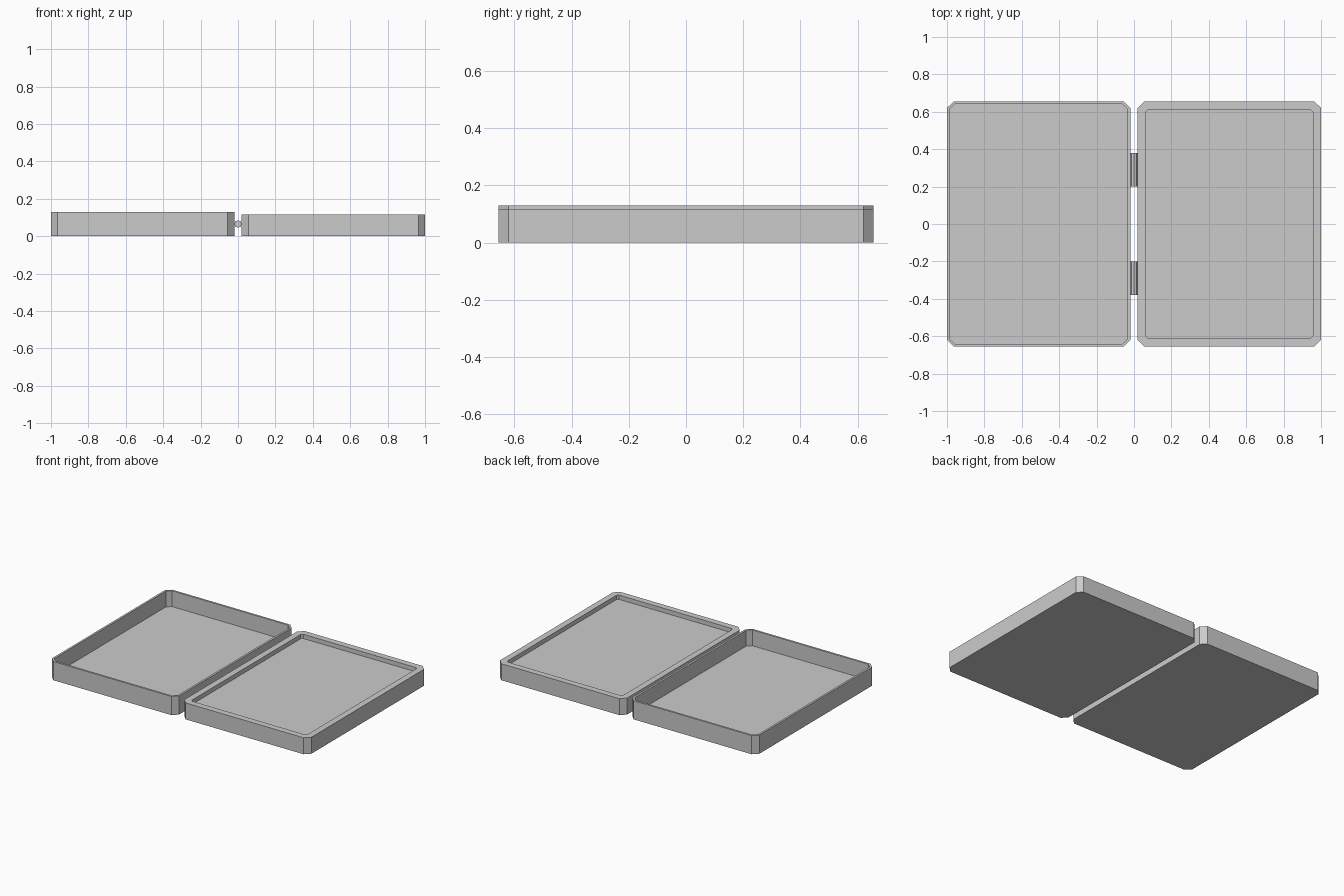
import bpy
import bmesh
import math

if "Cube" in bpy.data.objects:
    bpy.data.objects.remove(bpy.data.objects["Cube"])

grey = bpy.data.materials.new("light_grey")
grey.use_nodes = True
grey.diffuse_color = (0.6, 0.6, 0.6, 1)
grey.node_tree.nodes["Principled BSDF"].inputs["Base Color"].default_value = (0.6, 0.6, 0.6, 1)


def finish(name, bm):
    bmesh.ops.recalc_face_normals(bm, faces=bm.faces)
    mesh = bpy.data.meshes.new(name)
    bm.to_mesh(mesh)
    bm.free()
    mesh.materials.append(grey)
    obj = bpy.data.objects.new(name, mesh)
    bpy.context.collection.objects.link(obj)
    return obj


def octagon(bm, cx, hx, hy, cut, z):
    """Ring of vertices around a rectangle with clipped corners."""
    ring = []
    for sx, sy in ((1, 1), (-1, 1), (-1, -1), (1, -1)):
        pair = [(hx, hy - cut), (hx - cut, hy)]
        if sx * sy < 0:
            pair.reverse()
        ring += [bm.verts.new((cx + sx * x, sy * y, z)) for x, y in pair]
    return ring


def tray(name, cx, height, wall, floor, inner_cut):
    """Open tray: outer wall, flat rim, inner wall and floor."""
    hx, hy, cut = 0.49, 0.655, 0.035
    bm = bmesh.new()
    rings = [
        octagon(bm, cx, hx, hy, cut, 0),
        octagon(bm, cx, hx, hy, cut, height),
        octagon(bm, cx, hx - wall, hy - wall, inner_cut, height),
        octagon(bm, cx, hx - wall, hy - wall, inner_cut, floor),
    ]
    for low, high in zip(rings, rings[1:]):
        for i in range(8):
            j = (i + 1) % 8
            bm.faces.new((low[i], low[j], high[j], high[i]))
    bm.faces.new(rings[0])
    bm.faces.new(rings[-1])
    return finish(name, bm)


# The deep thin-walled half and the shallow thick-rimmed half
tray("deep_tray", -0.51, 0.13, 0.014, 0.02, 0.028)
tray("shallow_tray", 0.51, 0.115, 0.044, 0.085, 0.012)

# Two hinge barrels lying along the gap
for side, y in (("front", -0.29), ("back", 0.29)):
    bm = bmesh.new()
    bmesh.ops.create_cone(bm, cap_ends=True, segments=8, radius1=0.02, radius2=0.02, depth=0.18)
    barrel = finish(side + "_hinge", bm)
    barrel.rotation_euler.x = math.pi / 2
    barrel.location = (0, y, 0.065)
